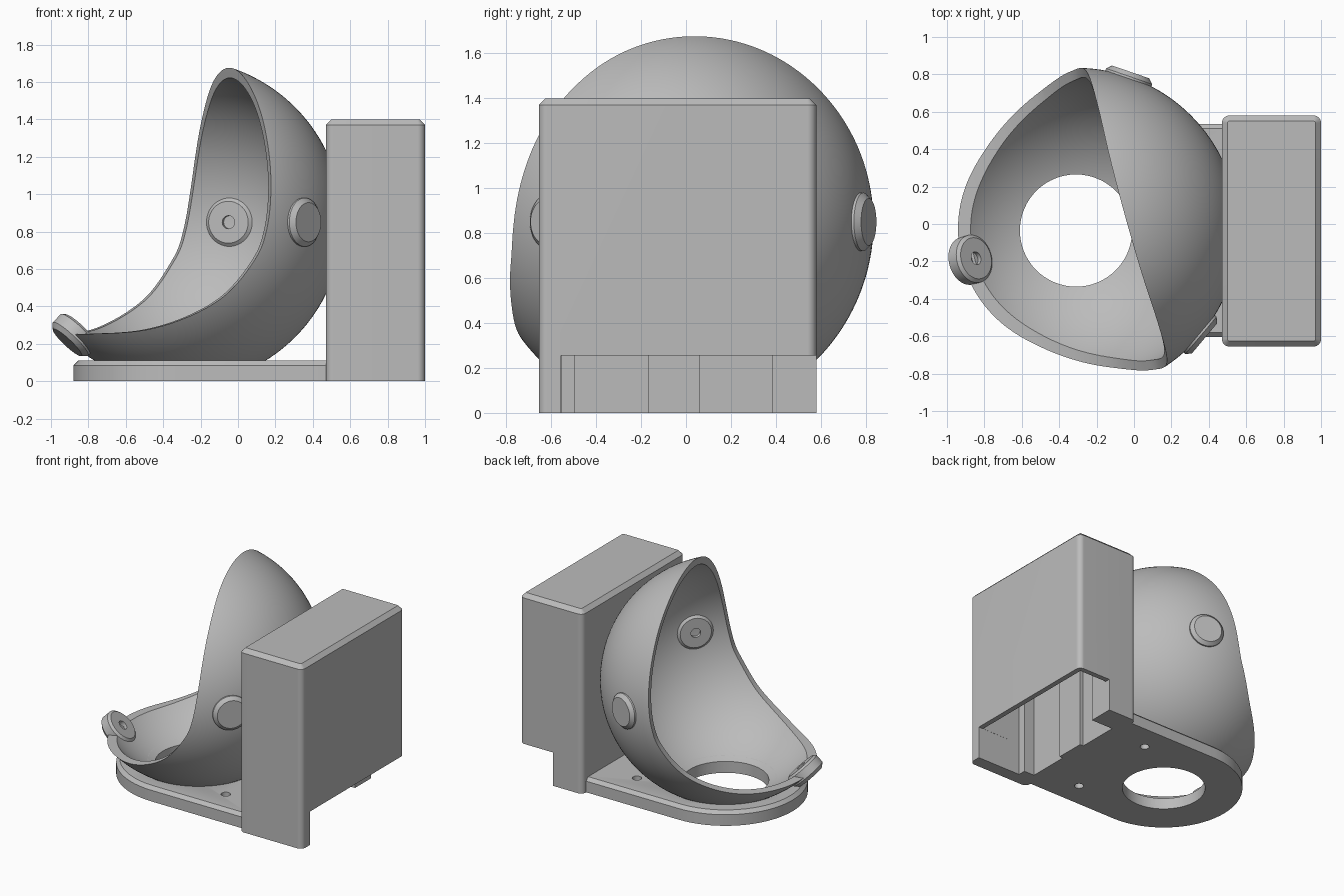
import bpy, bmesh
from math import sin, cos, radians, pi
from mathutils import Vector, Matrix

cube = bpy.data.objects.get("Cube")
if cube:
    bpy.data.objects.remove(cube, do_unlink=True)

GREY = bpy.data.materials.new("plain grey")
GREY.use_nodes = True
GREY.diffuse_color = (0.5, 0.5, 0.5, 1)
GREY.node_tree.nodes["Principled BSDF"].inputs["Base Color"].default_value = (0.5, 0.5, 0.5, 1)

CENTRE = Vector((-0.31, -0.035, 0.85))
OUTER, INNER = 0.87, 0.82
FACING = radians(195.5)


def finish(name, bm):
    bmesh.ops.recalc_face_normals(bm, faces=bm.faces)
    mesh = bpy.data.meshes.new(name)
    bm.to_mesh(mesh)
    bm.free()
    mesh.materials.append(GREY)
    ob = bpy.data.objects.new(name, mesh)
    bpy.context.collection.objects.link(ob)
    return ob


def select(ob):
    bpy.ops.object.select_all(action="DESELECT")
    ob.select_set(True)
    bpy.context.view_layer.objects.active = ob


def cut(ob, *cutters):
    for cutter in cutters:
        mod = ob.modifiers.new("cut", "BOOLEAN")
        mod.operation = "DIFFERENCE"
        mod.solver = "EXACT"
        mod.object = cutter
        select(ob)
        bpy.ops.object.modifier_apply(modifier=mod.name)


def smooth(ob):
    select(ob)
    bpy.ops.object.shade_smooth_by_angle(angle=radians(28))


def ball(name, radius):
    bm = bmesh.new()
    bmesh.ops.create_uvsphere(bm, u_segments=128, v_segments=80, radius=radius,
                              matrix=Matrix.Translation(CENTRE))
    return finish(name, bm)


def block(name, low, high):
    low, high = Vector(low), Vector(high)
    bm = bmesh.new()
    bmesh.ops.create_cube(bm, size=1, matrix=Matrix.Translation((low + high) / 2)
                          @ Matrix.Diagonal((*(high - low), 1)))
    return finish(name, bm)


def drum(name, x, y, radius, low, high):
    bm = bmesh.new()
    bmesh.ops.create_cone(bm, cap_ends=True, segments=64, radius1=radius, radius2=radius,
                          depth=high - low,
                          matrix=Matrix.Translation((x, y, (low + high) / 2)))
    return finish(name, bm)


def loft(bm, rings):
    loops = [[bm.verts.new(p) for p in ring] for ring in rings]
    for a, b in zip(loops, loops[1:]):
        for i in range(len(a)):
            j = (i + 1) % len(a)
            bm.faces.new((a[i], a[j], b[j], b[i]))
    bm.faces.new(loops[0])
    bm.faces.new(loops[-1])


def chamfered_slab(name, corners, radius, height, bevel):
    # corners: x, y, first angle, last angle of each rounded corner
    def ring(r, z):
        pts = []
        for x, y, a, b in corners:
            n = max(8, int((b - a) / 5))
            for i in range(n + 1):
                t = radians(a + (b - a) * i / n)
                pts.append((x + r * cos(t), y + r * sin(t), z))
        return pts
    bm = bmesh.new()
    loft(bm, [ring(radius, 0), ring(radius, height - bevel), ring(radius - bevel, height)])
    return finish(name, bm)


def spline(pts, steps=8):
    pts = [Vector(p) for p in pts]
    out = []
    for i in range(len(pts) - 1):
        a, b = pts[max(i - 1, 0)], pts[i]
        c, d = pts[i + 1], pts[min(i + 2, len(pts) - 1)]
        for k in range(steps):
            t = k / steps
            out.append(0.5 * (2 * b + (c - a) * t + (2 * a - 5 * b + 4 * c - d) * t ** 2
                              + (3 * b - a - 3 * c + d) * t ** 3))
    return out + [pts[-1]]


# Cutters: hollow, scooped face opening, drain hole, box side
hollow = ball("hollow_cutter", INNER)
drain = drum("drain_cutter", CENTRE.x, CENTRE.y, 0.3, -0.2, 0.4)
side = block("side_cutter", (0.5, -2, -1), (2, 2, 3))
edge = spline([(-0.26, 1.9), (-0.275, 1.65), (-0.29, 1.4), (-0.285, 1.07), (-0.25, 0.81),
               (-0.18, 0.64), (0, 0.43), (0.3, 0.285), (0.63, 0.25), (1.2, 0.23)])
edge.append(Vector((1.2, 1.9)))
turn = Matrix.Translation((CENTRE.x, CENTRE.y, 0)) @ Matrix.Rotation(FACING, 4, "Z")
bm = bmesh.new()
loft(bm, [[turn @ Vector((p.x, v, p.y)) for p in edge] for v in (-1.2, 1.2)])
opening = finish("opening_cutter", bm)

# Spherical shell
shell = ball("shell", OUTER)
cut(shell, hollow, opening, drain, side)
smooth(shell)

# Base plate with round nose and two screw holes
plate = chamfered_slab("base_plate", [(CENTRE.x, CENTRE.y, 90, 270),
                                      (0.5, CENTRE.y, 270, 270.01),
                                      (0.5, CENTRE.y, 89.99, 90)], 0.57, 0.11, 0.025)
screws = [drum("screw_cutter", 0.18, CENTRE.y + s * 0.37, 0.033, -0.1, 0.3) for s in (-1, 1)]
cut(plate, hollow, drain, *screws)
smooth(plate)

# Housing: rounded box, hollow from below, with a notch at its lower back
r = 0.04
x0, x1, y0, y1 = 0.47 + r, 1 - r, -0.655 + r, 0.58 - r
housing = chamfered_slab("housing", [(x1, y1, 0, 90), (x0, y1, 90, 180),
                                     (x0, y0, 180, 270), (x1, y0, 270, 360)], r, 1.4, 0.03)
cavity = block("cavity_cutter", (0.53, -0.555, -0.2), (0.96, 0.54, 1.3))
notch = block("notch_cutter", (0.72, -0.556, -0.2), (1.2, 0.8, 0.255))
cut(housing, cavity, notch)
smooth(housing)

# Posts inside the housing
for name, low, high in (("left_post", (0.51, 0.385, 0), (0.72, 0.56, 1.32)),
                        ("right_post", (0.51, -0.58, 0), (0.62, -0.495, 1.32)),
                        ("middle_rib", (0.51, -0.17, 0), (0.56, 0.06, 1.32))):
    block(name, low, high)

# Buttons through the shell, each with a blind hole on the inside
PROFILE = [(0.035, 0.83), (0.035, 0.795), (0.112, 0.795), (0.13, 0.81),
           (0.13, 0.872), (0.105, 0.897)]


def button(name, turn_angle, pitch):
    axis = Vector((cos(pitch) * cos(turn_angle), cos(pitch) * sin(turn_angle), sin(pitch)))
    frame = Matrix.Translation(CENTRE) @ axis.to_track_quat("Z", "Y").to_matrix().to_4x4()
    bm = bmesh.new()
    loft(bm, [[frame @ Vector((rad * cos(i * pi / 24), rad * sin(i * pi / 24), h))
               for i in range(48)] for rad, h in PROFILE])
    smooth(finish(name, bm))


button("front_button", FACING, radians(-45.8))
button("left_button", FACING - pi + radians(55.5), 0)
button("right_button", FACING - pi - radians(55.5), 0)

# Remove the cutters
for ob in [hollow, drain, side, opening, cavity, notch, *screws]:
    bpy.data.objects.remove(ob, do_unlink=True)
